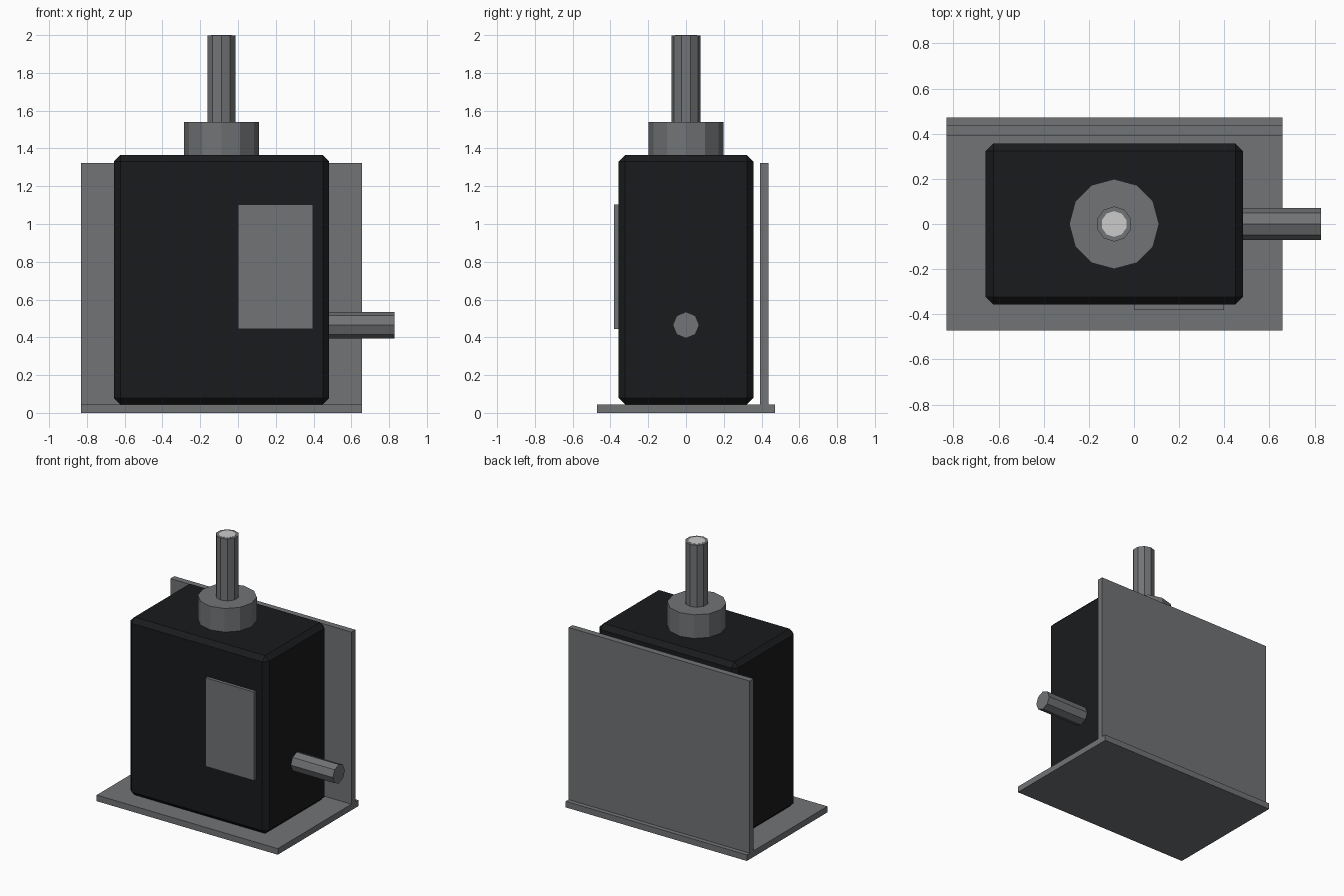
import bpy
from math import pi
from mathutils import Matrix
import bmesh

if "Cube" in bpy.data.objects:
    bpy.data.objects.remove(bpy.data.objects["Cube"])


def material(name, color):
    m = bpy.data.materials.new(name)
    m.diffuse_color = (*color, 1)
    m.use_nodes = True
    m.node_tree.nodes["Principled BSDF"].inputs["Base Color"].default_value = m.diffuse_color
    return m


def add_object(name, bm, mat=None):
    mesh = bpy.data.meshes.new(name)
    bm.to_mesh(mesh)
    bm.free()
    ob = bpy.data.objects.new(name, mesh)
    bpy.context.collection.objects.link(ob)
    if mat:
        mesh.materials.append(mat)
    return ob


def box(name, lo, hi, mat=None, bevel=0):
    size = [b - a for a, b in zip(lo, hi)]
    mid = [(a + b) / 2 for a, b in zip(lo, hi)]
    bm = bmesh.new()
    bmesh.ops.create_cube(bm, size=1)
    bmesh.ops.scale(bm, vec=size, verts=bm.verts)
    bmesh.ops.translate(bm, vec=mid, verts=bm.verts)
    if bevel:
        bmesh.ops.bevel(bm, geom=bm.edges[:], offset=bevel, segments=1,
                        profile=0.5, affect='EDGES')
    return add_object(name, bm, mat)


def rod(name, center, radius, depth, sides, axis='Z', mat=None):
    rot = Matrix.Rotation(pi / 2 if axis == 'X' else 0, 4, 'Y')
    bm = bmesh.new()
    bmesh.ops.create_cone(bm, cap_ends=True, segments=sides, radius1=radius,
                          radius2=radius, depth=depth,
                          matrix=Matrix.Translation(center) @ rot)
    return add_object(name, bm, mat)


black = material("black_housing", (0.010, 0.011, 0.012))
steel = material("dark_steel", (0.165, 0.172, 0.18))

# Bracket: base and back plates
box("base_plate", (-0.83, -0.472, 0), (0.657, 0.472, 0.045), steel)
box("back_plate", (-0.83, 0.392, 0.045), (0.657, 0.438, 1.322), steel)

# Chamfered housing with a raised front panel
box("housing", (-0.657, -0.357, 0.045), (0.483, 0.357, 1.365), black, 0.034)
box("front_panel", (0, -0.38, 0.445), (0.398, -0.35, 1.102), steel)

# Top collar and shaft with a light tip
cx = -0.088
rod("collar", (cx, 0, 1.445), 0.199, 0.19, 12, mat=steel)
rod("top_shaft", (cx, 0, 1.764), 0.078, 0.47, 10, mat=steel)
rod("shaft_tip", (cx, 0, 1.99), 0.057, 0.02, 10)

# Side shaft
rod("side_shaft", (0.649, 0, 0.465), 0.07, 0.358, 8, 'X', steel)
